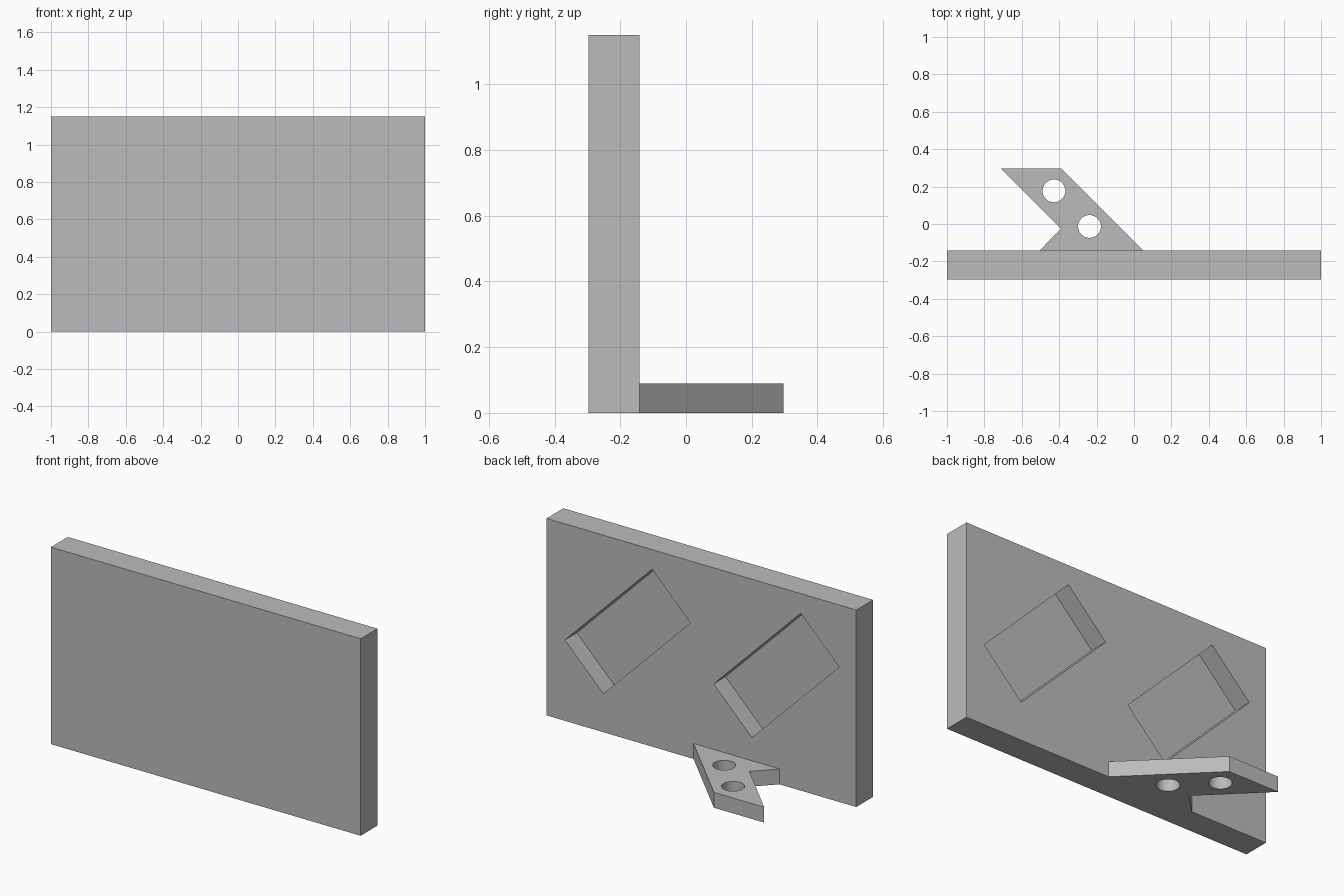
import bpy
import bmesh
from math import radians

default_cube = bpy.data.objects.get("Cube")
if default_cube:
    bpy.data.objects.remove(default_cube, do_unlink=True)

FRONT, BACK, END = -0.297, -0.142, 0.297
HEIGHT, FOOT_HEIGHT, POCKET_DEPTH = 1.15, 0.09, 0.11

grey = bpy.data.materials.new("plain grey")
grey.use_nodes = True
colour = (0.5, 0.5, 0.5, 1)
grey.diffuse_color = colour
grey.node_tree.nodes["Principled BSDF"].inputs["Base Color"].default_value = colour


def box(name, size, location, turn=0):
    bpy.ops.mesh.primitive_cube_add(size=1, location=location, rotation=(0, radians(turn), 0))
    obj = bpy.context.object
    obj.name = name
    obj.scale = size
    return obj


def prism(name, outline, height):
    bm = bmesh.new()
    base = bm.faces.new([bm.verts.new((x, y, 0)) for x, y in outline])
    top = bmesh.ops.extrude_face_region(bm, geom=[base])["geom"]
    verts = [v for v in top if isinstance(v, bmesh.types.BMVert)]
    bmesh.ops.translate(bm, verts=verts, vec=(0, 0, height))
    bmesh.ops.recalc_face_normals(bm, faces=bm.faces)
    mesh = bpy.data.meshes.new(name)
    bm.to_mesh(mesh)
    bm.free()
    obj = bpy.data.objects.new(name, mesh)
    bpy.context.collection.objects.link(obj)
    return obj


def cut(target, cutter):
    cutter.hide_render = True
    mod = target.modifiers.new("cut", "BOOLEAN")
    mod.operation, mod.solver, mod.object = "DIFFERENCE", "EXACT", cutter
    bpy.context.view_layer.objects.active = target
    bpy.ops.object.modifier_apply(modifier=mod.name)
    bpy.data.objects.remove(cutter, do_unlink=True)


# Upright panel with two slanted pockets in its back
panel = box("panel", (2, BACK - FRONT, HEIGHT), (0, (FRONT + BACK) / 2, HEIGHT / 2))
bpy.ops.object.transform_apply(location=True, rotation=True, scale=True)
for x in (0.476, -0.484):
    cut(panel, box("pocket_cutter", (0.796, 2 * POCKET_DEPTH, 0.35), (x, BACK, 0.63), 45))

# Slanted foot behind the panel, with two through holes
foot = prism("foot", [(-0.713, END), (-0.388, END), (0.051, BACK),
                      (-0.505, BACK), (-0.391, -0.026)], FOOT_HEIGHT)
for x, y in ((-0.428, 0.177), (-0.238, -0.013)):
    bpy.ops.mesh.primitive_cylinder_add(vertices=48, radius=0.061, depth=1, location=(x, y, 0))
    cut(foot, bpy.context.object)

# Finish
for obj in (panel, foot):
    obj.data.materials.clear()
    obj.data.materials.append(grey)
    for face in obj.data.polygons:
        face.material_index = 0
bpy.ops.object.select_all(action="DESELECT")
foot.select_set(True)
bpy.context.view_layer.objects.active = foot
bpy.ops.object.shade_smooth_by_angle(angle=radians(30))
